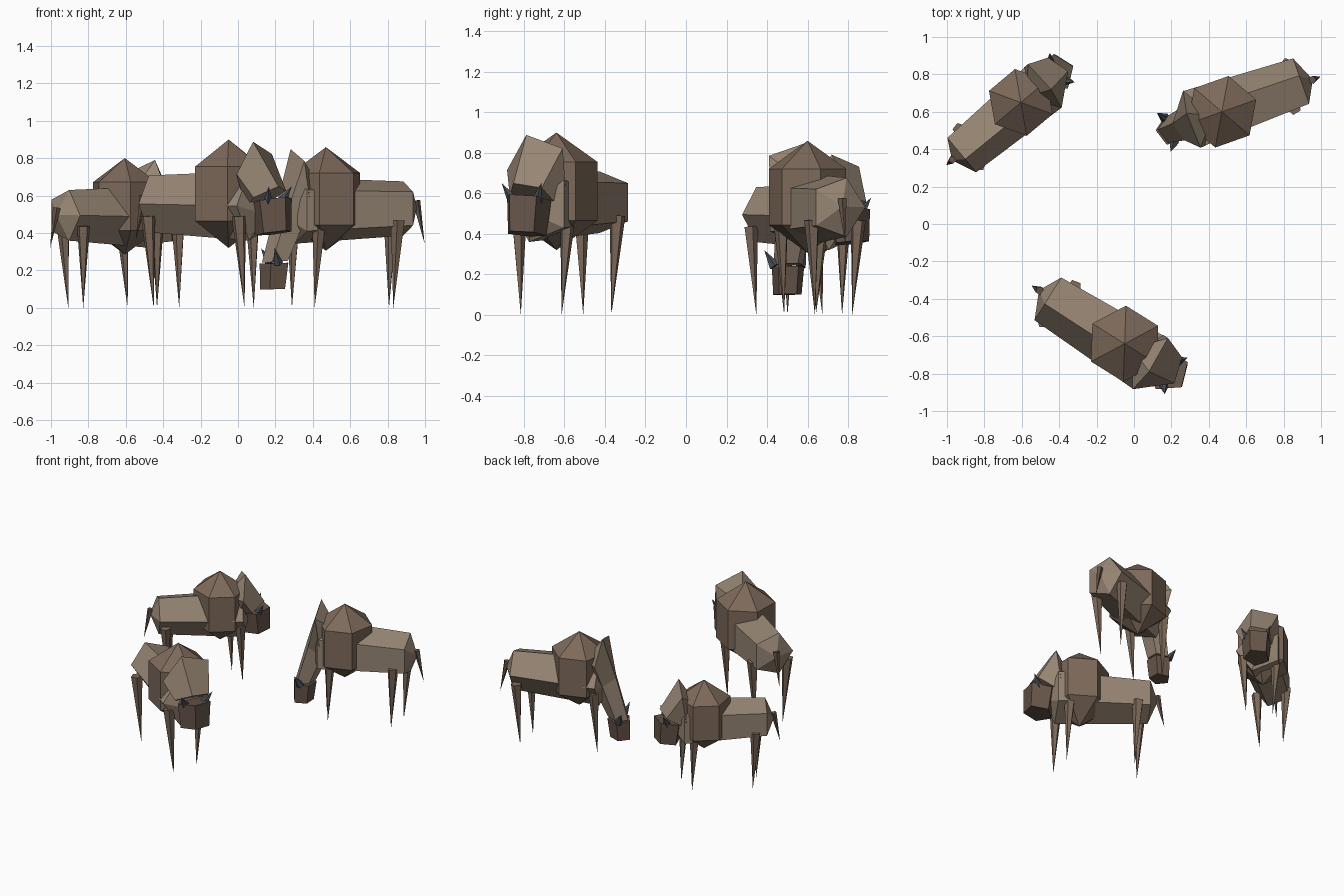
import bpy, bmesh, math
from mathutils import Vector, Matrix

if "Cube" in bpy.data.objects:
    bpy.data.objects.remove(bpy.data.objects["Cube"])


def material(name, rgb):
    m = bpy.data.materials.new(name)
    m.diffuse_color = (*rgb, 1)
    m.use_nodes = True
    m.node_tree.nodes["Principled BSDF"].inputs["Base Color"].default_value = m.diffuse_color
    return m


HIDE = material("light_hide", (0.305, 0.235, 0.172))
WOOL = material("brown_wool", (0.205, 0.142, 0.102))
DARK = material("dark_brown", (0.135, 0.092, 0.068))
HORN = material("slate_horn", (0.07, 0.08, 0.098))


def finish(bm, name, mat, place):
    bmesh.ops.recalc_face_normals(bm, faces=bm.faces)
    me = bpy.data.meshes.new(name)
    bm.to_mesh(me)
    bm.free()
    me.materials.append(mat)
    ob = bpy.data.objects.new(name, me)
    ob.matrix_world = place
    bpy.context.collection.objects.link(ob)


def loft(name, mat, place, rings, start=None, end=None, wide=1.0):
    """Five-sided tube through rings (x, z, pitch, radius); optional end points."""
    bm = bmesh.new()
    loops = []
    for x, z, pitch, r in rings:
        p = math.radians(pitch)
        loop = []
        for k in range(5):
            a = math.tau * k / 5
            u = r * math.sin(a)
            loop.append(bm.verts.new((x - math.sin(p) * u, -wide * r * math.cos(a),
                                      z + math.cos(p) * u)))
        loops.append(loop)
    for a, b in zip(loops, loops[1:]):
        for k in range(5):
            j = (k + 1) % 5
            bm.faces.new((a[k], a[j], b[j], b[k]))
    for loop, tip in ((loops[0], start), (loops[-1], end)):
        if tip:
            v = bm.verts.new((tip[0], 0, tip[1]))
            for k in range(5):
                bm.faces.new((loop[k], loop[(k + 1) % 5], v))
        else:
            bm.faces.new(loop)
    finish(bm, name, mat, place)


def spike(name, mat, place, base, tip, radius, sides=5):
    """Cone from a base centre to a sharp tip."""
    base, tip = Vector(base), Vector(tip)
    axis = tip - base
    bm = bmesh.new()
    bmesh.ops.create_cone(bm, cap_ends=True, segments=sides, radius1=radius,
                          radius2=0, depth=axis.length)
    rot = Vector((0, 0, 1)).rotation_difference(axis).to_matrix().to_4x4()
    bm.transform(Matrix.Translation((base + tip) / 2) @ rot)
    finish(bm, name, mat, place)


def bison(tag, x, y, yaw, scale, grazing):
    place = (Matrix.Translation((x, y, 0)) @ Matrix.Rotation(math.radians(yaw), 4, 'Z')
             @ Matrix.Scale(scale, 4))
    # barrel body, faceted at both ends
    loft(tag + "_body", HIDE, place,
         [(-0.475, 0.556, 0, 0.16), (0.164, 0.545, 0, 0.195)],
         start=(-0.54, 0.56), end=(0.235, 0.5), wide=0.93)
    # woolly shoulder hump
    bm = bmesh.new()
    bmesh.ops.create_uvsphere(bm, u_segments=6, v_segments=3, radius=1)
    bm.transform(Matrix.Translation((0, 0, 0.61)) @ Matrix.Diagonal((0.235, 0.235, 0.29, 1))
                 @ Matrix.Rotation(math.radians(30), 4, 'Z'))
    finish(bm, tag + "_hump", WOOL, place)
    # neck and head, raised or lowered
    if grazing:
        necks = [(0.2, 0.53, -60, 0.1), (0.295, 0.26, -95, 0.08)]
        heads = [(0.30, 0.25, -92, 0.088), (0.31, 0.105, -92, 0.077)]
        horn_z, horn_x = 0.25, 0.31
    else:
        necks = [(0.235, 0.59, -60, 0.125)]
        heads = [(0.27, 0.575, -80, 0.118), (0.285, 0.4, -82, 0.103)]
        horn_z, horn_x = 0.565, 0.29
    loft(tag + "_neck", HIDE, place, [(0.165, 0.715, -8, 0.184)] + necks,
         start=(0.05, 0.69))
    loft(tag + "_head", DARK, place, heads)
    for side, s in (("left", 1), ("right", -1)):
        spike(f"{tag}_{side}_horn", HORN, place, (horn_x, 0.07 * s, horn_z),
              (horn_x + 0.035, 0.115 * s, horn_z + 0.085), 0.03)
    # tapering legs
    for part, tx, ty in (("front_right", 0.165, -0.104), ("front_left", 0.1, 0.093),
                         ("rear_right", -0.41, -0.1), ("rear_left", -0.368, 0.09)):
        top = (tx - 0.02, ty * 1.25, 0.49)
        spike(f"{tag}_{part}_leg", WOOL, place, top, (tx, ty, 0), 0.041)
    # tail
    spike(tag + "_tail", DARK, place, (-0.535, 0, 0.6), (-0.586, 0, 0.36), 0.024)


bison("near_bison", -0.05, -0.64, -32, 1.0, False)
bison("grazing_bison", 0.47, 0.60, 199.5, 0.955, True)
bison("far_bison", -0.605, 0.65, 40, 0.89, False)
